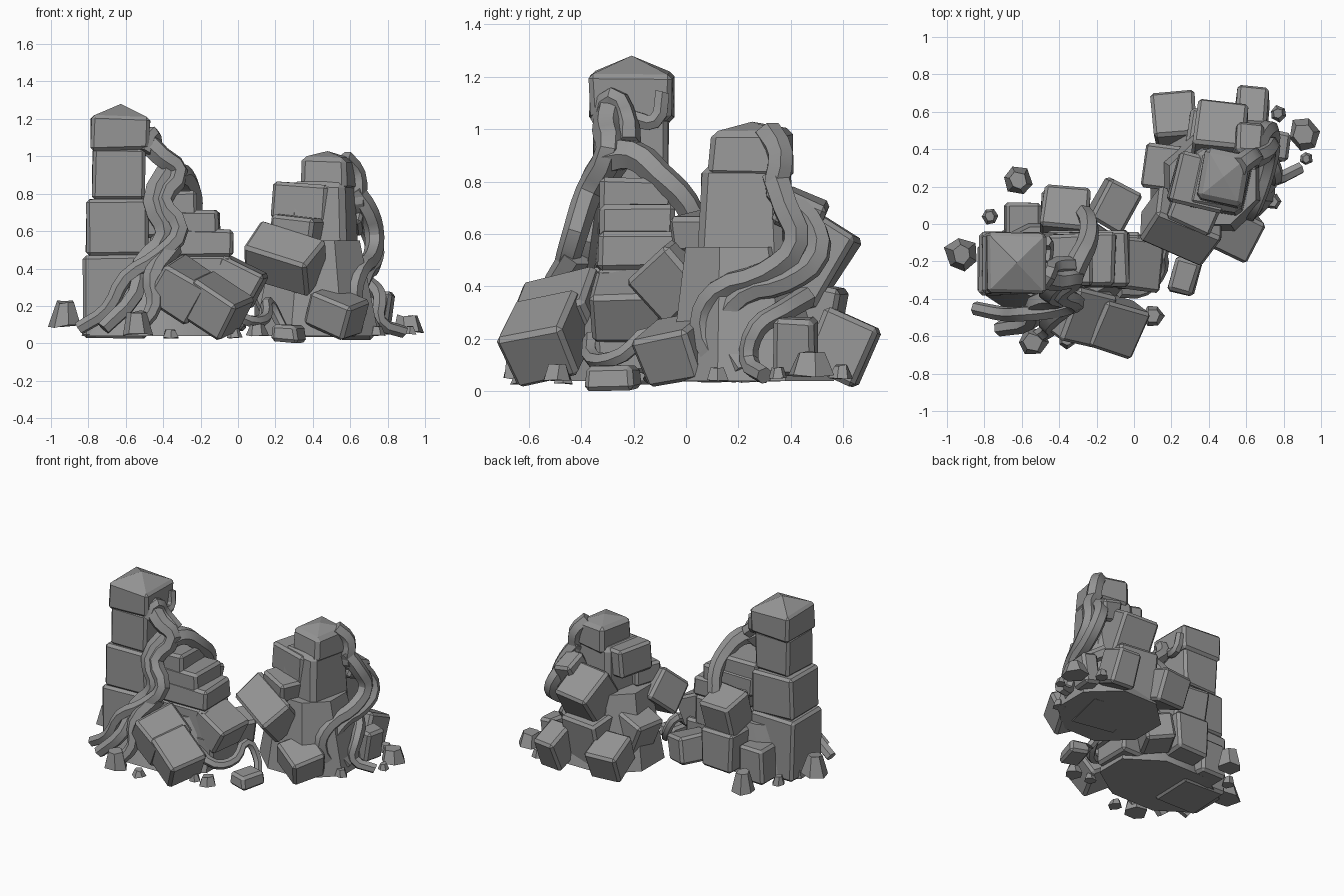
import bpy, bmesh, random
from math import radians, cos, sin, pi
from mathutils import Vector, Euler

random.seed(4)
cube = bpy.data.objects.get("Cube")
if cube:
    bpy.data.objects.remove(cube)

stone = bpy.data.materials.new("grey stone")
stone.use_nodes = True
grey = (0.3, 0.3, 0.3, 1)
stone.diffuse_color = grey
stone.node_tree.nodes["Principled BSDF"].inputs["Base Color"].default_value = grey


def finish(name, bm, angle=25):
    bmesh.ops.recalc_face_normals(bm, faces=bm.faces)
    me = bpy.data.meshes.new(name)
    bm.to_mesh(me)
    bm.free()
    me.materials.append(stone)
    ob = bpy.data.objects.new(name, me)
    bpy.context.collection.objects.link(ob)
    shade(ob, angle)
    return ob


def shade(ob, angle):
    bpy.ops.object.select_all(action='DESELECT')
    ob.select_set(True)
    bpy.context.view_layer.objects.active = ob
    bpy.ops.object.shade_smooth_by_angle(angle=radians(angle))


def block(name, loc, size, rot=(0, 0, 0), taper=1.0, bevel=0.018, peak=0.0):
    """Chamfered stone block, optionally tapered or with a peaked top."""
    bm = bmesh.new()
    bmesh.ops.create_cube(bm, size=1)
    for v in bm.verts:
        k = taper if v.co.z > 0 else 1
        v.co = Vector((v.co.x * size[0] * k, v.co.y * size[1] * k, v.co.z * size[2]))
        v.co += Vector([random.uniform(-0.008, 0.008) for _ in range(3)])
    bmesh.ops.bevel(bm, geom=bm.edges[:], offset=bevel, segments=1, affect='EDGES')
    if peak:
        bm.normal_update()
        top = max(bm.faces, key=lambda f: f.calc_center_median().z)
        apex = bmesh.ops.poke(bm, faces=[top])["verts"][0]
        apex.co.z += peak
    turn = Euler([radians(a) for a in rot]).to_matrix()
    for v in bm.verts:
        v.co = turn @ v.co + Vector(loc)
    return finish(name, bm, 12)


def mound(name, rings):
    """Rough rubble core: hull of rings (x, y, z, half width, half depth)."""
    bm = bmesh.new()
    for x, y, z, rx, ry in rings:
        for i in range(8):
            a = (i + 0.5) * pi / 4
            bm.verts.new((x + rx * cos(a), y + ry * sin(a), z))
    hull = bmesh.ops.convex_hull(bm, input=bm.verts[:])
    loose = [v for v in bm.verts if not v.link_faces]
    bmesh.ops.delete(bm, geom=loose, context='VERTS')
    return finish(name, bm, 30)


def root(name, points, thick, tip=0.6):
    """Faceted root following the points, thinning to the tip."""
    cu = bpy.data.curves.new(name, 'CURVE')
    cu.dimensions = '3D'
    cu.bevel_depth = thick
    cu.bevel_resolution = 1
    cu.resolution_u = 3
    cu.use_fill_caps = True
    sp = cu.splines.new('BEZIER')
    sp.bezier_points.add(len(points) - 1)
    for i, (p, co) in enumerate(zip(sp.bezier_points, points)):
        p.co = co
        p.handle_left_type = p.handle_right_type = 'AUTO'
        p.radius = 1 + (tip - 1) * i / (len(points) - 1)
    cu.materials.append(stone)
    ob = bpy.data.objects.new(name, cu)
    bpy.context.collection.objects.link(ob)
    bpy.ops.object.select_all(action='DESELECT')
    ob.select_set(True)
    bpy.context.view_layer.objects.active = ob
    bpy.ops.object.convert(target='MESH')
    shade(bpy.context.object, 30)


def pebble(name, x, y, r, z0, h):
    """Six-sided loose stone, narrower at the top."""
    bm = bmesh.new()
    bmesh.ops.create_cone(bm, cap_ends=True, segments=6, radius1=r, radius2=r * 0.6, depth=h)
    a0 = random.uniform(0, 1)
    for v in bm.verts:
        v.co += Vector([random.uniform(-0.1, 0.1) * r for _ in range(3)])
        v.co.rotate(Euler((0, 0, a0)))
        v.co += Vector((x, y, z0 + h / 2))
    finish(name, bm, 10)


# Tall pillar
block("pillar_base", (-0.655, -0.21, 0.25), (0.34, 0.33, 0.44))
block("pillar_lower", (-0.65, -0.21, 0.62), (0.33, 0.32, 0.31))
block("pillar_upper", (-0.635, -0.21, 0.91), (0.28, 0.29, 0.28))
block("pillar_cap", (-0.63, -0.21, 1.125), (0.31, 0.32, 0.18), peak=0.065)

# Stepped wall beside the tall pillar
mound("left_core", [(-0.42, -0.24, 0.04, 0.45, 0.3), (-0.4, -0.2, 0.4, 0.4, 0.2)])
block("wall_step_top", (-0.37, -0.19, 0.73), (0.3, 0.27, 0.16))
block("wall_step_upper", (-0.3, -0.19, 0.64), (0.4, 0.29, 0.14))
block("wall_step_middle", (-0.25, -0.19, 0.54), (0.44, 0.3, 0.15))
block("wall_step_lower", (-0.25, -0.19, 0.36), (0.42, 0.3, 0.22))
block("wall_foot", (-0.2, -0.2, 0.18), (0.48, 0.3, 0.22))

# Fallen blocks around the left pile
block("fallen_front", (-0.12, -0.53, 0.2), (0.28, 0.27, 0.23), (12, 30, -18))
block("fallen_front_inner", (-0.29, -0.47, 0.29), (0.26, 0.3, 0.24), (14, 32, -12))
block("fallen_middle", (0.0, -0.21, 0.33), (0.25, 0.27, 0.2), (0, 28, -8))
block("back_block_tall", (-0.37, 0.06, 0.48), (0.25, 0.24, 0.25), (-18, 0, -5))
block("back_block_under", (-0.37, 0.06, 0.23), (0.25, 0.24, 0.28), (0, 0, -4))
block("back_block_corner", (-0.59, 0.02, 0.16), (0.2, 0.2, 0.24))
block("back_block_loose", (-0.11, 0.1, 0.17), (0.2, 0.24, 0.19), (0, 10, -28))

# Broken pillar on the right
mound("right_core", [(0.42, 0.25, 0.04, 0.36, 0.34), (0.42, 0.22, 0.55, 0.25, 0.24)])
block("broken_pillar_body", (0.45, 0.23, 0.45), (0.36, 0.38, 0.82), (0, 0, -12), 0.8, 0.03)
block("broken_pillar_shoulder", (0.36, 0.22, 0.75), (0.3, 0.28, 0.2), (0, 4, -14))
block("broken_pillar_cap", (0.48, 0.25, 0.905), (0.26, 0.29, 0.19), (0, 0, -12), 0.93, 0.025, 0.03)

# Fallen blocks around the right pile
block("slab_front", (0.25, -0.01, 0.45), (0.38, 0.24, 0.23), (40, 16, -24))
block("slab_front_step", (0.32, 0.08, 0.61), (0.25, 0.2, 0.14), (0, 4, -24))
block("fallen_right", (0.53, -0.03, 0.16), (0.25, 0.24, 0.19), (10, 20, -25))
block("fallen_small", (0.27, -0.28, 0.05), (0.15, 0.2, 0.09), (0, 0, -15), 0.85)
block("back_upper", (0.46, 0.46, 0.52), (0.28, 0.28, 0.32), (-32, 0, -6))
block("back_lower", (0.43, 0.45, 0.24), (0.3, 0.26, 0.36), (-10, 0, -8))
block("back_left_near", (0.2, 0.3, 0.3), (0.23, 0.24, 0.24), (0, -22, -8))
block("back_left_far", (0.22, 0.55, 0.18), (0.23, 0.25, 0.22), (-22, 0, 5))
block("back_right_far", (0.63, 0.59, 0.17), (0.17, 0.23, 0.24), (-22, 0, -4))
block("back_shelf", (0.61, 0.44, 0.68), (0.14, 0.18, 0.14), (-24, 8, -8))
block("side_block", (0.76, 0.42, 0.17), (0.12, 0.16, 0.22), (0, 8, -10))

# Roots draped over the left pile
root("left_root_main", [(-0.5, -0.28, 1.09), (-0.41, -0.3, 1.0), (-0.32, -0.29, 0.92),
     (-0.4, -0.37, 0.76), (-0.31, -0.42, 0.61), (-0.42, -0.46, 0.47), (-0.6, -0.48, 0.35),
     (-0.7, -0.48, 0.18), (-0.85, -0.45, 0.08)], 0.062)
root("left_root_second", [(-0.36, -0.25, 0.93), (-0.45, -0.36, 0.75), (-0.39, -0.39, 0.58),
     (-0.52, -0.42, 0.42), (-0.55, -0.52, 0.26), (-0.72, -0.56, 0.08)], 0.07)
root("left_root_low", [(-0.35, -0.42, 0.52), (-0.46, -0.52, 0.35), (-0.45, -0.56, 0.2),
     (-0.53, -0.61, 0.08)], 0.06)
root("left_root_loop", [(-0.47, -0.2, 1.04), (-0.46, -0.12, 1.03), (-0.47, -0.09, 1.14)], 0.034, 0.9)
root("left_root_hook", [(-0.5, -0.33, 1.02), (-0.46, -0.28, 1.12), (-0.44, -0.23, 1.04),
     (-0.34, -0.22, 0.94)], 0.038, 1.3)
root("left_root_back", [(-0.35, -0.31, 0.89), (-0.3, -0.2, 0.9), (-0.25, -0.1, 0.82),
     (-0.24, 0.0, 0.72), (-0.27, 0.06, 0.58)], 0.066, 0.7)

# Low root between the piles
root("middle_root", [(-0.08, -0.36, 0.2), (0.06, -0.35, 0.12), (0.15, -0.24, 0.14),
     (0.16, -0.13, 0.22), (0.22, -0.1, 0.12), (0.26, -0.14, 0.04)], 0.035, 0.8)

# Roots draped over the right pile
root("right_root_main", [(0.56, 0.31, 0.99), (0.63, 0.36, 0.9), (0.64, 0.35, 0.76),
     (0.68, 0.47, 0.65), (0.73, 0.5, 0.52), (0.72, 0.38, 0.42), (0.68, 0.22, 0.37),
     (0.65, 0.14, 0.24), (0.72, 0.22, 0.08)], 0.055, 0.85)
root("right_root_second", [(0.62, 0.34, 0.82), (0.7, 0.38, 0.7), (0.73, 0.42, 0.57),
     (0.71, 0.3, 0.45), (0.65, 0.12, 0.38), (0.62, 0.06, 0.26), (0.67, 0.13, 0.08)], 0.055, 0.85)
root("right_root_side", [(0.62, 0.46, 0.36), (0.72, 0.36, 0.3), (0.76, 0.27, 0.24),
     (0.76, 0.24, 0.12), (0.89, 0.3, 0.06)], 0.045, 0.75)

# Loose stones: x, y, radius, base height, height
stones = [(-0.92, -0.16, 0.09, 0.09, 0.13), (-0.62, 0.23, 0.08, 0.04, 0.13),
          (-0.77, 0.04, 0.045, 0.05, 0.06), (-0.54, -0.63, 0.08, 0.05, 0.12),
          (-0.36, -0.62, 0.05, 0.03, 0.04), (0.1, -0.49, 0.06, 0.04, 0.06),
          (-0.02, -0.47, 0.04, 0.03, 0.05), (0.91, 0.48, 0.09, 0.06, 0.09),
          (0.77, 0.59, 0.045, 0.05, 0.05), (0.92, 0.35, 0.035, 0.05, 0.04),
          (0.74, 0.12, 0.045, 0.04, 0.05)]
for i, s in enumerate(stones):
    pebble("loose_stone_%d" % (i + 1), *s)
